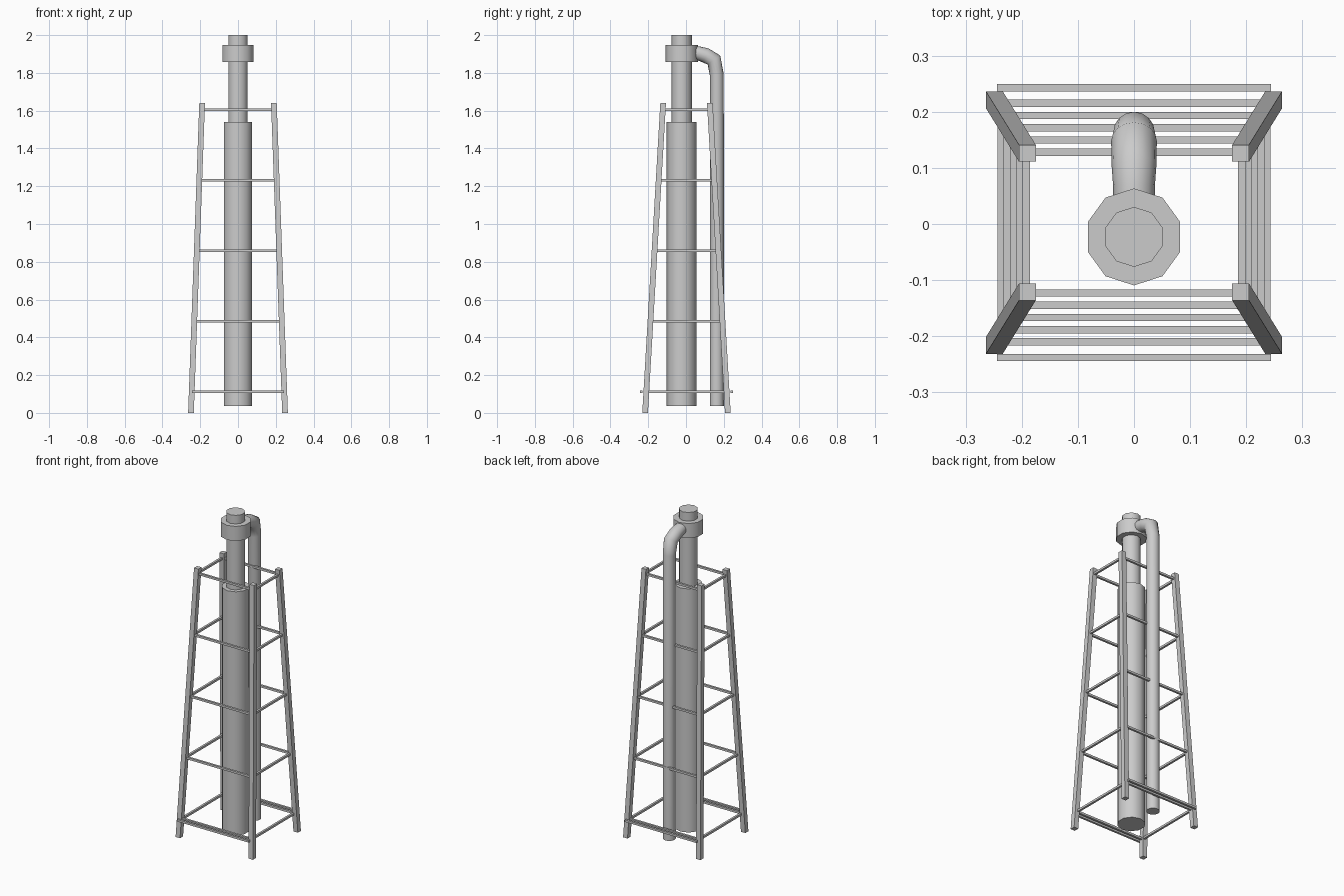
import bpy, bmesh, math
from mathutils import Matrix

if "Cube" in bpy.data.objects:
    bpy.data.objects.remove(bpy.data.objects["Cube"])

LEG_H = 1.64
CY = 0.0025          # middle of the frame in y
STACK_Y = -0.023     # axis of the central stack


def leg_centre(z):
    """Half-spread of the legs in x and y at height z."""
    t = z / LEG_H
    return 0.249 - 0.059 * t, 0.219 - 0.0955 * t


def make_object(name, bm):
    bmesh.ops.recalc_face_normals(bm, faces=bm.faces)
    me = bpy.data.meshes.new(name)
    bm.to_mesh(me)
    bm.free()
    ob = bpy.data.objects.new(name, me)
    bpy.context.collection.objects.link(ob)
    return ob


def box(name, centre, size):
    bm = bmesh.new()
    bmesh.ops.create_cube(bm, size=1, matrix=Matrix.Translation(centre) @ Matrix.Diagonal((*size, 1)))
    return make_object(name, bm)


def smooth(ob, angle):
    bpy.ops.object.select_all(action='DESELECT')
    ob.select_set(True)
    bpy.context.view_layer.objects.active = ob
    bpy.ops.object.shade_smooth_by_angle(angle=math.radians(angle))


def cylinder(name, r, z0, z1):
    bm = bmesh.new()
    m = Matrix.Translation((0, STACK_Y, (z0 + z1) / 2)) @ Matrix.Rotation(math.pi / 2, 4, 'Z')
    bmesh.ops.create_cone(bm, cap_ends=True, segments=10, radius1=r, radius2=r, depth=z1 - z0, matrix=m)
    # put a corner on the +y axis
    v = max(bm.verts, key=lambda p: p.co.y).co
    a = math.atan2(v.y - STACK_Y, v.x)
    bmesh.ops.rotate(bm, verts=bm.verts, cent=(0, STACK_Y, 0),
                     matrix=Matrix.Rotation(math.pi / 2 - a, 3, 'Z'))
    smooth(make_object(name, bm), 40)


# Four leaning legs, level at top and foot
for sx, side in ((-1, "left"), (1, "right")):
    for sy, end in ((-1, "front"), (1, "back")):
        leg = box(f"leg_{end}_{side}", (0, 0, LEG_H / 2), (0.03, 0.03, LEG_H))
        for v in leg.data.vertices:
            x, y = leg_centre(v.co.z)
            v.co.x += sx * x
            v.co.y += sy * y + CY

# Five tiers of cross rails
T = 0.013
for i in range(5):
    z = 0.112 + i * 0.3735
    x, y = leg_centre(z)
    rail_x = 0.237 - 0.0113 * i
    for s, end, side in ((-1, "front", "left"), (1, "back", "right")):
        box(f"rail_{end}_{i}", (0, CY + s * y, z), (2 * x, T, T))
        box(f"rail_{side}_{i}", (s * rail_x, CY, z), (T, 2 * y, T))

# Outer rails on the lowest tier
for s, end in ((-1, "front"), (1, "back")):
    box(f"outer_rail_{end}", (0, CY + s * 0.2405, 0.112), (0.488, T, T))

# Central stack
cylinder("main_casing", 0.079, 0.037, 1.54)
cylinder("upper_tube", 0.0535, 1.50, 2.0)
cylinder("collar", 0.0865, 1.857, 1.947)

# Outlet pipe bending over and down behind the casing
cu = bpy.data.curves.new("outlet_pipe", 'CURVE')
cu.dimensions = '3D'
cu.bevel_depth = 0.037
cu.bevel_resolution = 6
cu.use_fill_caps = True
path = [(0.03, 1.905, 1), (0.065, 1.904, 1), (0.105, 1.892, 1.08),
        (0.148, 1.868, 1.1), (0.163, 1.79, 1), (0.163, 0.037, 1)]
sp = cu.splines.new('POLY')
sp.points.add(len(path) - 1)
for p, (y, z, r) in zip(sp.points, path):
    p.co = (0, y, z, 1)
    p.radius = r
pipe = bpy.data.objects.new("outlet_pipe", cu)
bpy.context.collection.objects.link(pipe)
bpy.ops.object.select_all(action='DESELECT')
pipe.select_set(True)
bpy.context.view_layer.objects.active = pipe
bpy.ops.object.convert(target='MESH')
smooth(bpy.context.view_layer.objects.active, 60)
